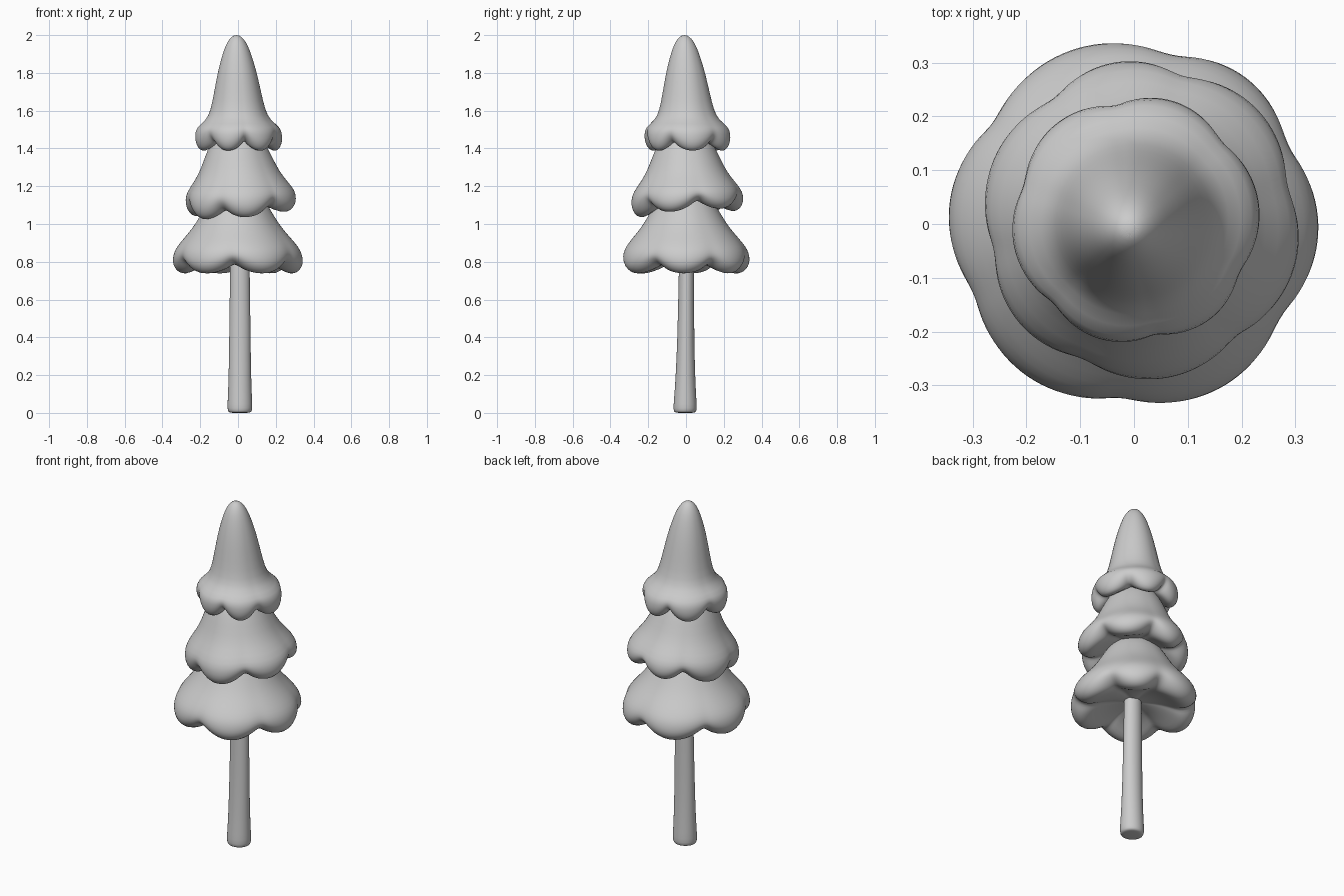
import bpy, bmesh
from math import sin, cos, pi, radians

cube = bpy.data.objects.get("Cube")
if cube:
    bpy.data.objects.remove(cube, do_unlink=True)

grey = bpy.data.materials.new("plain_grey")
grey.use_nodes = True
GREY = (0.6, 0.6, 0.6, 1)
grey.diffuse_color = GREY
grey.node_tree.nodes["Principled BSDF"].inputs["Base Color"].default_value = GREY


def loft(name, segments, ring_count, point):
    """Closed surface through rings; the first and last rings are capped."""
    bm = bmesh.new()
    rings = [[bm.verts.new(point(i, 2 * pi * s / segments)) for s in range(segments)]
             for i in range(ring_count)]
    for a, b in zip(rings, rings[1:]):
        for s in range(segments):
            n = (s + 1) % segments
            bm.faces.new((a[s], a[n], b[n], b[s]))
    bm.faces.new(rings[0])
    bm.faces.new(rings[-1])
    bmesh.ops.recalc_face_normals(bm, faces=bm.faces)
    for f in bm.faces:
        f.smooth = True
    mesh = bpy.data.meshes.new(name)
    bm.to_mesh(mesh)
    bm.free()
    mesh.materials.append(grey)
    obj = bpy.data.objects.new(name, mesh)
    bpy.context.collection.objects.link(obj)
    sub = obj.modifiers.new("smooth", 'SUBSURF')
    sub.levels = sub.render_levels = 1
    return obj


def lobe(angle, valleys):
    """0 in the crease between two lobes, 1 in the middle of a lobe."""
    deg = (angle * 180 / pi - valleys[0]) % 360
    stops = [v - valleys[0] for v in valleys] + [360]
    for a, b in zip(stops, stops[1:]):
        if a <= deg <= b:
            return sin(pi * (deg - a) / (b - a)) ** 0.75


def tier(name, center, tilt, valleys, radius, hem, upper):
    # Rows: radius, height, crease depth, crease lift
    rows = [(r, z, 0.02 * i / len(upper), 0) for i, (r, z) in enumerate(upper)]
    rows += [(radius * r, hem + z, c, l) for r, z, c, l in (
        (0.97, 0.125, 0.05, 0.005), (1.0, 0.085, 0.07, 0.02),
        (1.0, 0.05, 0.10, 0.04), (0.95, 0.018, 0.13, 0.055),
        (0.86, 0.0, 0.16, 0.06), (0.75, 0.005, 0.18, 0.055),
        (0.60, 0.035, 0.16, 0.035), (0.35, 0.07, 0.05, 0.01), (0.05, 0.08, 0, 0))]
    top, low = upper[0][1], hem

    def point(i, a):
        r, z, crease, lift = rows[i]
        gap = 1 - lobe(a, valleys)
        k = min(1, max(0, (top - z) / (top - low)))
        r *= 1 - crease * gap
        z += lift * gap + k * k * (tilt[0] * cos(a) + tilt[1] * sin(a))
        return (-0.008 + (center[0] + 0.008) * k + r * cos(a),
                -0.008 + (center[1] + 0.008) * k + r * sin(a), z)

    return loft(name, 72, len(rows), point)


# Foliage tiers
tier("lower_foliage", (0, 0), (0, 0), (27, 77, 144, 203, 266, 328), 0.345, 0.735,
     [(0.02, 1.22), (0.12, 1.17), (0.175, 1.08), (0.22, 1.0), (0.265, 0.945), (0.305, 0.9)])
tier("middle_foliage", (0.018, 0.01), (0.02, 0.02), (13, 74, 126, 192, 247, 309), 0.298, 1.05,
     [(0.02, 1.54), (0.11, 1.49), (0.16, 1.4), (0.2, 1.3), (0.235, 1.24)])
tier("top_foliage", (0.004, 0.01), (0, 0), (42, 100, 163, 226, 280, 333), 0.232, 1.385,
     [(0.012, 2.0), (0.035, 1.985), (0.06, 1.945), (0.082, 1.88), (0.104, 1.8),
      (0.124, 1.7), (0.145, 1.6), (0.17, 1.55)])

# Trunk: flared foot, slightly narrower front to back
TRUNK = [(0.045, 0), (0.061, 0.003), (0.067, 0.02), (0.065, 0.07), (0.060, 0.18),
         (0.057, 0.4), (0.053, 0.7), (0.050, 1.0)]


def trunk_point(i, a):
    r, z = TRUNK[i]
    depth = 0.95 - 0.17 * min(1, z / 0.4)
    return (0.01 + r * cos(a), -0.005 + 0.01 * z + r * depth * sin(a), z)


loft("trunk", 24, len(TRUNK), trunk_point)
